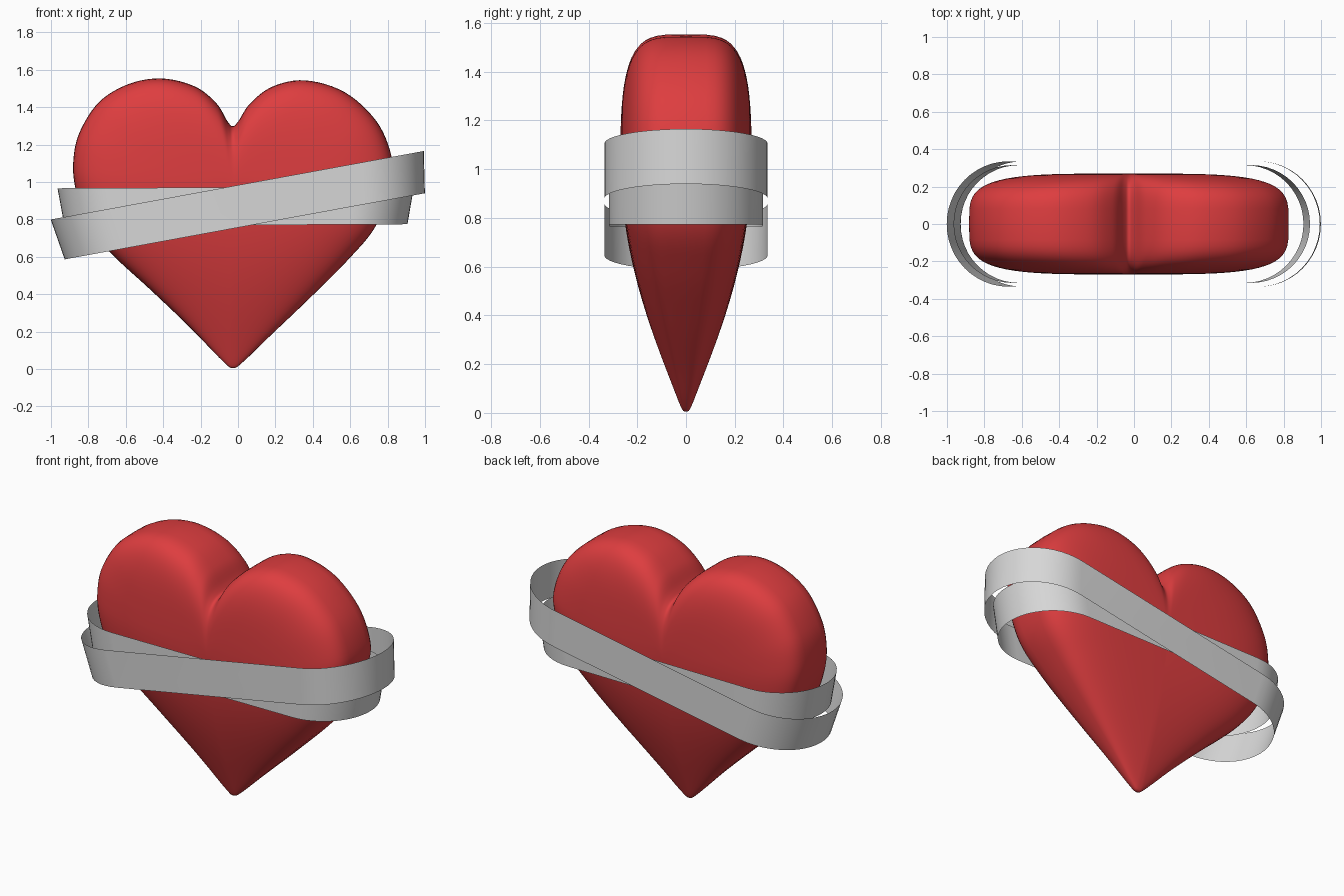
import bpy, bmesh, math
from mathutils import Vector, Matrix

if "Cube" in bpy.data.objects:
    bpy.data.objects.remove(bpy.data.objects["Cube"])


def material(name, rgb):
    m = bpy.data.materials.new(name)
    m.diffuse_color = (*rgb, 1)
    m.use_nodes = True
    m.node_tree.nodes["Principled BSDF"].inputs["Base Color"].default_value = m.diffuse_color
    return m


RED = material("heart red", (0.73, 0.047, 0.05))
GREY = material("band grey", (0.68, 0.68, 0.68))


def finish(name, bm, mat):
    me = bpy.data.meshes.new(name)
    bm.to_mesh(me)
    bm.free()
    ob = bpy.data.objects.new(name, me)
    bpy.context.collection.objects.link(ob)
    me.materials.append(mat)
    for p in me.polygons:
        p.use_smooth = True
    return ob


def closed_spline(pts, steps):
    """Smooth closed curve through the points (Catmull-Rom)."""
    out, n = [], len(pts)
    for i in range(n):
        a, b, c, d = (Vector(pts[(i + k) % n]) for k in (-1, 0, 1, 2))
        for j in range(steps):
            t = j / steps
            out.append(0.5 * (2 * b + (c - a) * t + (2 * a - 5 * b + 4 * c - d) * t * t
                              + (3 * b - a - 3 * c + d) * t ** 3))
    return out


# Heart: slightly lopsided outline, shrunk in rings towards a centre and puffed out
OUTLINE = [(-.025, .005), (-.08, .04), (-.26, .225), (-.47, .425), (-.68, .62), (-.81, .79),
           (-.87, .97), (-.88, 1.12), (-.845, 1.27), (-.74, 1.43), (-.58, 1.525),
           (-.405, 1.553), (-.23, 1.51), (-.115, 1.42), (-.057, 1.325), (-.028, 1.298),
           (.002, 1.325), (.065, 1.42), (.185, 1.51), (.36, 1.543), (.57, 1.48),
           (.74, 1.325), (.82, 1.14), (.815, 1.0), (.74, .77), (.59, .585),
           (.38, .375), (.17, .175), (.03, .04)]
CENTRE = Vector((-.025, .9))
RINGS = 20


def heart_depth(z, s):
    envelope = .03 + .24 * math.sin(math.pi / 2 * max(0, min(z / 1.05, 1)))
    return envelope * max(0, 1 - s ** 4) ** .25


def build_heart():
    bm = bmesh.new()
    outline = closed_spline(OUTLINE, 6)
    n = len(outline)
    rim = [bm.verts.new((p.x, 0, p.y)) for p in outline]
    for side in (-1, 1):
        prev = rim
        for k in range(RINGS - 1, 0, -1):
            s = math.sin(math.pi / 2 * k / RINGS) ** .75
            ring = []
            for p in outline:
                q = CENTRE + (p - CENTRE) * s
                ring.append(bm.verts.new((q.x, side * heart_depth(q.y, s), q.y)))
            for i in range(n):
                j = (i + 1) % n
                bm.faces.new((prev[i], prev[j], ring[j], ring[i]))
            prev = ring
        mid = bm.verts.new((CENTRE.x, side * heart_depth(CENTRE.y, 0), CENTRE.y))
        for i in range(n):
            bm.faces.new((prev[i], prev[(i + 1) % n], mid))
    bmesh.ops.recalc_face_normals(bm, faces=bm.faces)
    return finish("heart", bm, RED)


# Bands: thin stadium-shaped loops, a little shorter along the lower edge
def stadium(half_straight, r, z, steps=24):
    pts = []
    for sx, start in ((1, -90), (-1, 90)):
        for k in range(steps + 1):
            a = math.radians(start + 180 * k / steps)
            pts.append(Vector((sx * half_straight + r * math.cos(a), r * math.sin(a), z)))
    return pts


def build_band(name, origin, tilt, r, top_half, bottom_half, height):
    bm = bmesh.new()
    place = Matrix.Translation(origin) @ Matrix.Rotation(-math.radians(tilt), 4, 'Y')
    top, low = ([bm.verts.new(place @ p) for p in stadium(h - r, r, z)]
                for h, z in ((top_half, 0), (bottom_half, -height)))
    n = len(top)
    for i in range(n):
        j = (i + 1) % n
        bm.faces.new((low[i], low[j], top[j], top[i]))
    return finish(name, bm, GREY)


build_heart()
build_band("tilted_band", (-.004, 0, .982), 10.4, .335, 1.014, .979, .223)
build_band("level_band", (-.012, 0, .971), .3, .315, .953, .917, .202)
